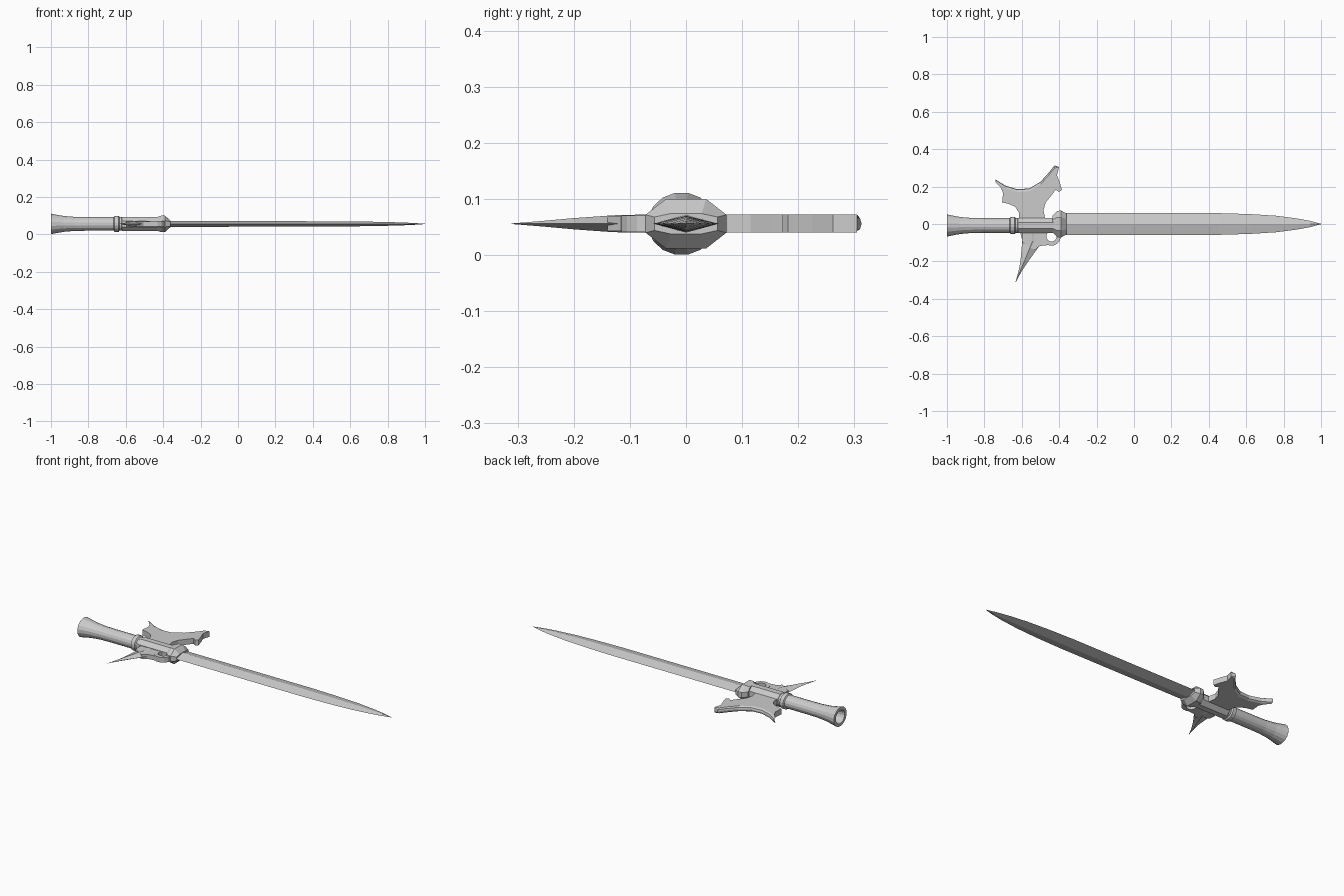
import bpy, bmesh
from math import sin, cos, pi

if "Cube" in bpy.data.objects:
    bpy.data.objects.remove(bpy.data.objects["Cube"])

ZC = 0.056   # height of the weapon's mid plane
YC = -0.008  # axis of the socket

steel = bpy.data.materials.new("grey_steel")
steel.use_nodes = True
steel.diffuse_color = (0.6, 0.6, 0.6, 1)
steel.node_tree.nodes["Principled BSDF"].inputs["Base Color"].default_value = (0.6, 0.6, 0.6, 1)


def finish(name, bm):
    bmesh.ops.recalc_face_normals(bm, faces=bm.faces)
    mesh = bpy.data.meshes.new(name)
    bm.to_mesh(mesh)
    bm.free()
    mesh.materials.append(steel)
    obj = bpy.data.objects.new(name, mesh)
    bpy.context.collection.objects.link(obj)
    return obj


def loft(name, rings, closed=False):
    """Skin a row of equal point rings; cap the ends or join them."""
    bm = bmesh.new()
    rows = [[bm.verts.new(p) for p in ring] for ring in rings]
    n = len(rows[0])
    pairs = list(zip(rows, rows[1:])) + ([(rows[-1], rows[0])] if closed else [])
    for a, b in pairs:
        for i in range(n):
            j = (i + 1) % n
            bm.faces.new((a[i], a[j], b[j], b[i]))
    if not closed:
        bm.faces.new(rows[0])
        bm.faces.new(rows[-1])
    bmesh.ops.remove_doubles(bm, verts=bm.verts, dist=0.0001)
    return finish(name, bm)


def oval(x, ry, rz, n=16):
    return [(x, YC + ry * cos(2 * pi * (i + .5) / n), ZC + rz * sin(2 * pi * (i + .5) / n))
            for i in range(n)]


def lathe(name, profile, n=16):
    return loft(name, [oval(x, r * 1.08, r, n) for x, r in profile])


# Hollow flared socket, with the bore running back inside
lathe("socket", [(-.7, .028), (-.93, .03), (-1, .039), (-1, .056), (-.97, .05), (-.93, .043),
                 (-.87, .038), (-.8, .037), (-.62, .037)])
lathe("socket_ring", [(-.665, .036), (-.66, .044), (-.638, .044), (-.632, .036)])
lathe("head_block", [(-.625, .036), (-.62, .041), (-.42, .041), (-.39, .036)], 8)


# Flared collar gripping the root of the blade
def collar(x, w, side, top):
    outline = [(w, side), (w * .5, top), (-w * .5, top), (-w, side),
               (-w, -side), (-w * .5, -top), (w * .5, -top), (w, -side)]
    return [(x, y, ZC + z) for y, z in outline]


loft("blade_collar", [collar(-.435, .045, .014, .036), collar(-.41, .07, .016, .044),
                      collar(-.39, .072, .016, .044), collar(-.362, .056, .012, .018)])

# Long diamond-section blade
stations = [(-.38, .058, .016), (.45, .058, .014), (.62, .053, .013), (.76, .044, .011),
            (.87, .03, .008), (.94, .017, .005), (1, .001, .001)]
loft("long_blade", [[(x, w, ZC), (x, 0, ZC + t), (x, -w, ZC), (x, 0, ZC - t)]
                    for x, w, t in stations])

# Axe blade: concave cutting edge with a slight bevel, then the notched sides
edge = [(-.74, .238), (-.69, .206), (-.625, .186), (-.56, .19), (-.5, .226),
        (-.455, .275), (-.425, .313)]
sides = [(-.4, .305), (-.412, .262), (-.398, .225), (-.385, .182), (-.402, .172),
         (-.418, .184), (-.44, .155), (-.472, .115), (-.484, .075), (-.47, 0),
         (-.615, 0), (-.615, .06), (-.635, .092), (-.672, .108), (-.705, .116),
         (-.7, .165), (-.712, .195)]


def axe_layer(z, inset):
    return [(x, y - inset, z) for x, y in edge] + [(x, y, z) for x, y in sides]


loft("axe_blade", [axe_layer(ZC - .016, .014), axe_layer(ZC - .01, .003), axe_layer(ZC, 0),
                   axe_layer(ZC + .01, .003), axe_layer(ZC + .016, .014)])

# Rear spike: ridged section tapering to the tip
spike = [(-.615, -.48, -.02, .016), (-.597, -.488, -.09, .016), (-.601, -.515, -.13, .015),
         (-.607, -.566, -.2, .01), (-.618, -.602, -.255, .005), (-.634, -.632, -.311, .0005)]
loft("rear_spike", [[(a, y, ZC), ((a + b) / 2, y, ZC + t), (b, y, ZC), ((a + b) / 2, y, ZC - t)]
                    for a, b, y, t in spike])

# Ring between the spike and the collar
rings = []
for i in range(14):
    c, s = cos(2 * pi * i / 14), sin(2 * pi * i / 14)
    rings.append([(-.441 + r * c, -.066 + r * s, ZC + z)
                  for r, z in ((.028, -.015), (.05, -.015), (.05, .015), (.028, .015))])
loft("guard_ring", rings, True)

# Web joining the ring to the spike
web = [(-.6, -.03), (-.47, -.03), (-.472, -.085), (-.455, -.112), (-.505, -.118), (-.53, -.14), (-.597, -.1)]
loft("spike_web", [[(x, y, ZC + z) for x, y in web] for z in (-.013, .013)])
